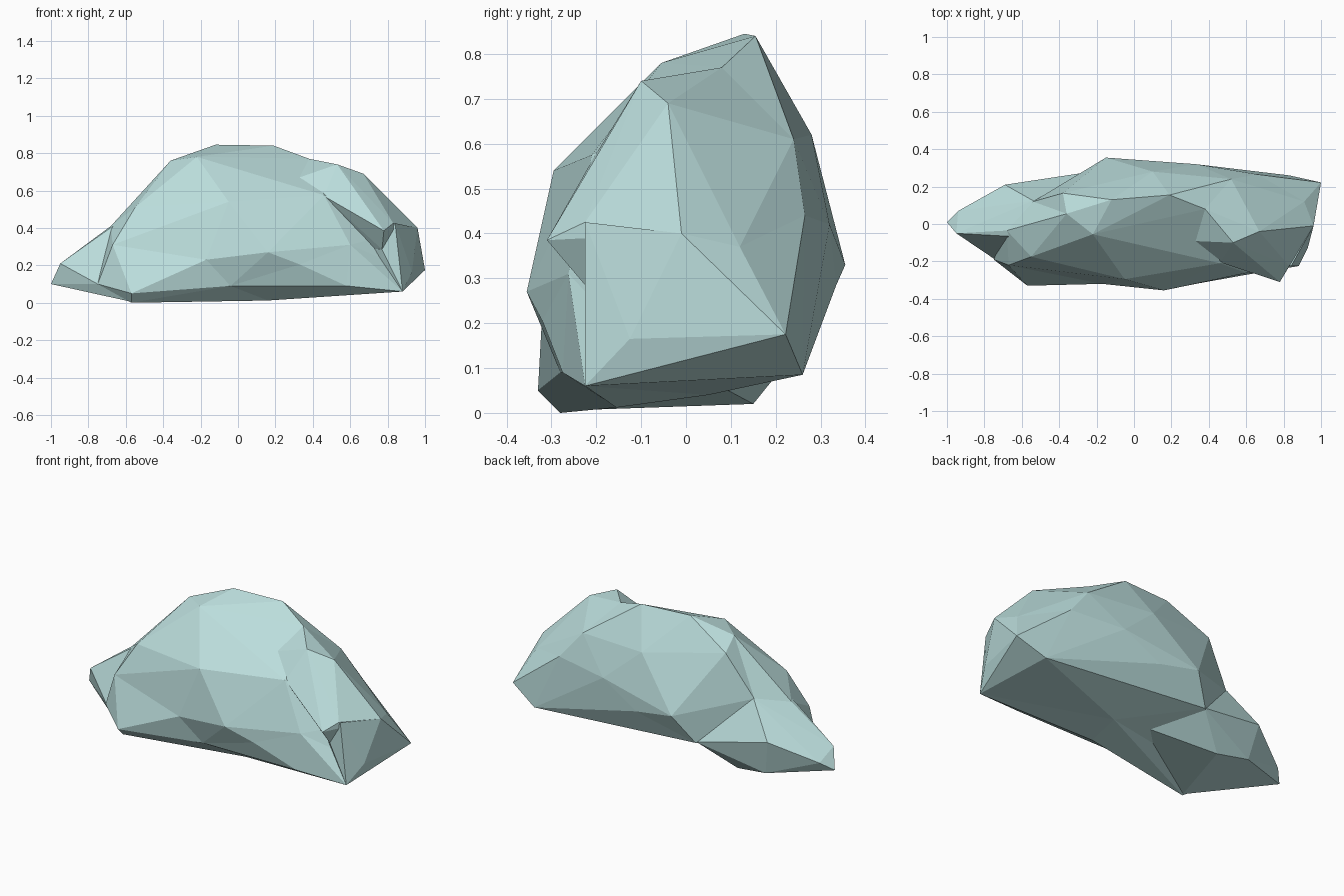
import bpy, bmesh
from mathutils import Vector

if "Cube" in bpy.data.objects:
    bpy.data.objects.remove(bpy.data.objects["Cube"])


def lobe(name, corners, inflate=0.0, centre=(0, 0, 0), radii=(1, 1, 1)):
    """Faceted lobe: convex skin over corner points. With inflate, points are
    pushed towards an ellipsoid while skinning, then put back (allows dents)."""
    bm = bmesh.new()
    home = {}
    for c in corners:
        n = Vector([(a - b) / r for a, b, r in zip(c, centre, radii)])
        n = n.lerp(n.normalized(), inflate)
        home[bm.verts.new(n)] = c
    res = bmesh.ops.convex_hull(bm, input=bm.verts[:])
    junk = {g for g in res["geom_interior"] + res["geom_unused"]
            if isinstance(g, bmesh.types.BMVert) and g.is_valid}
    bmesh.ops.delete(bm, geom=list(junk), context='VERTS')
    for v, c in home.items():
        if v.is_valid:
            v.co = c
    bmesh.ops.recalc_face_normals(bm, faces=bm.faces[:])
    me = bpy.data.meshes.new(name)
    bm.to_mesh(me)
    bm.free()
    ob = bpy.data.objects.new(name, me)
    bpy.context.collection.objects.link(ob)
    return ob


# main mass of the rock: front, crown, back, right end, underside
front = [(-.57, -.33, .05), (-.57, -.28, 0), (-.17, -.32, .23),
         (.16, -.355, .27), (.33, -.32, .205), (.60, -.262, .31),
         (-.75, -.19, .10), (-.67, -.22, .31), (-.05, -.295, .54),
         (.46, -.21, .575), (-.55, -.175, .51), (-.68, -.035, .41)]
crown = [(-.22, -.055, .78), (-.12, .13, .845), (.19, .155, .84),
         (.38, .08, .77), (-.36, .055, .76), (-.38, .165, .70)]
back = [(.10, .28, .62), (.52, .24, .61), (.66, .265, .44), (-.15, .355, .33),
        (.33, .32, .42), (.10, .335, .285), (-.26, .28, .17), (-.54, .12, .45),
        (.83, .26, .085)]
right_end = [(1.0, .222, .175), (.91, .12, .37), (.96, -.01, .40),
             (.93, -.125, .165), (.88, -.225, .06), (.58, -.275, .09)]
underside = [(-.04, -.28, .09), (.16, -.155, .012), (.18, .05, .04)]
rock = lobe("rock", front + crown + back + right_end + underside,
            0.75, (.1, 0, .4), (.9, .35, .43))

# low tapering tail on the left
tail = lobe("tail", [
    (-1.0, .01, .10), (-.95, -.05, .21), (-.94, .07, .15), (-.69, .21, .26),
    (-.65, .17, .05), (-.45, .15, .02), (-.75, -.185, .10), (-.68, -.035, .41),
    (-.54, .125, .45), (-.59, -.07, .465), (-.57, -.275, .005),
    (-.26, .275, .175), (-.25, 0, .5), (.1, 0, .1)])

# overhanging shoulder on the front right
shoulder = lobe("shoulder", [
    (.30, -.09, .66), (.53, -.10, .74), (.67, -.04, .69), (.83, -.225, .425),
    (.78, -.31, .385), (.96, -.01, .40), (.77, -.225, .285), (.46, -.205, .57),
    (.38, .08, .77), (.91, .12, .37), (.52, .24, .61), (.66, .265, .44),
    (.4, .1, .3)])

# lower right corner below the shoulder
corner = lobe("corner", [
    (.84, -.225, .425), (.93, -.125, .165), (.96, -.01, .40),
    (.88, -.225, .06), (.77, -.225, .285), (1.0, .222, .175),
    (.91, .12, .37), (.5, 0, .3), (.83, .26, .085)])

# fuse the lobes into one solid
bpy.context.view_layer.objects.active = rock
for part in (tail, shoulder, corner):
    mod = rock.modifiers.new("fuse", 'BOOLEAN')
    mod.operation = 'UNION'
    mod.solver = 'EXACT'
    mod.object = part
    bpy.ops.object.modifier_apply(modifier=mod.name)
    bpy.data.objects.remove(part)

# pale blue-green stone
stone = bpy.data.materials.new("stone")
stone.diffuse_color = (.50, .73, .72, 1)
stone.use_nodes = True
stone.node_tree.nodes["Principled BSDF"].inputs["Base Color"].default_value = stone.diffuse_color
rock.data.materials.clear()
rock.data.materials.append(stone)
for p in rock.data.polygons:
    p.material_index = 0
